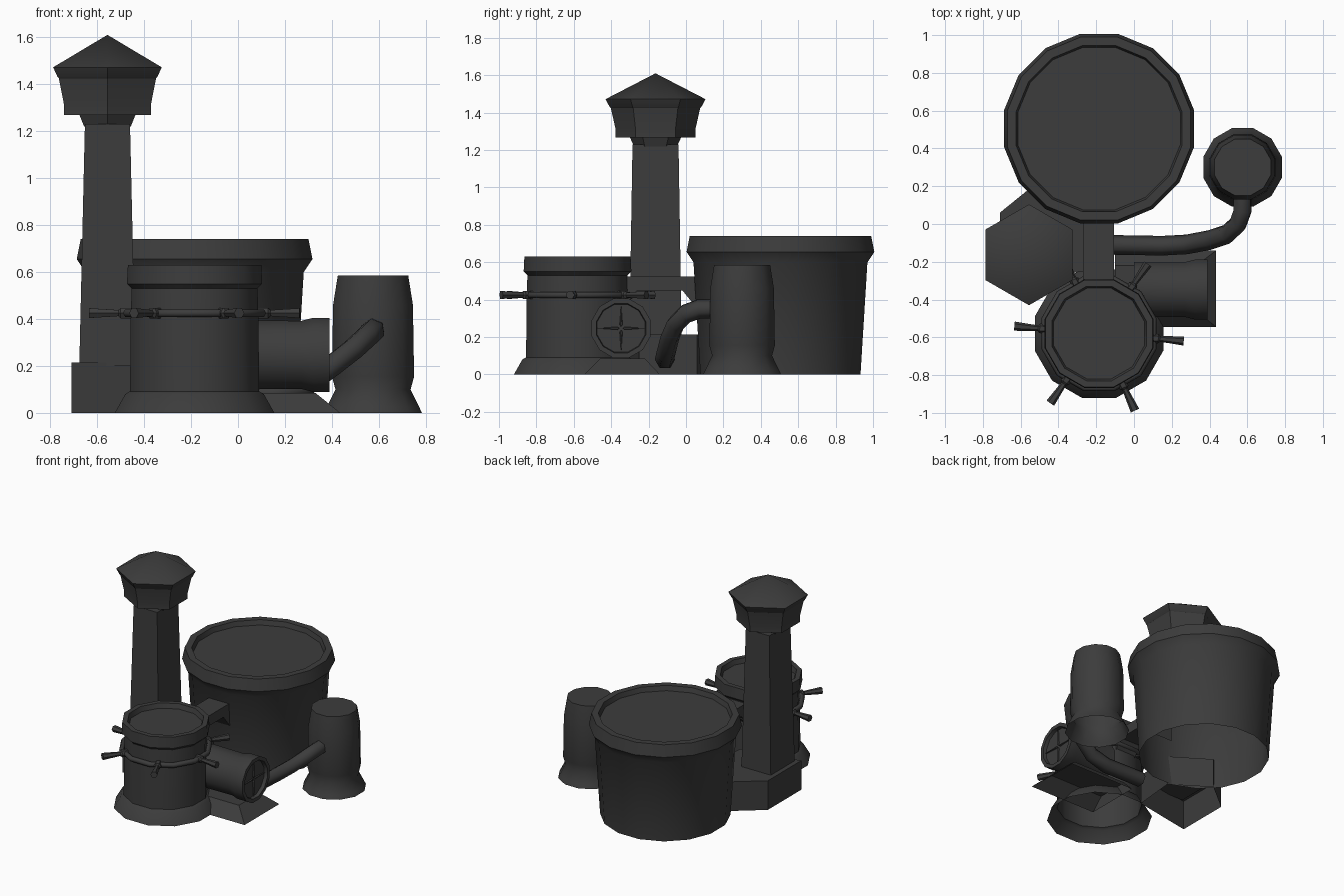
import bpy, bmesh, math
from mathutils import Matrix, Vector

if "Cube" in bpy.data.objects:
    bpy.data.objects.remove(bpy.data.objects["Cube"])

dark = bpy.data.materials.new("dark_iron")
dark.diffuse_color = (0.045, 0.045, 0.045, 1)
dark.use_nodes = True
dark.node_tree.nodes["Principled BSDF"].inputs["Base Color"].default_value = dark.diffuse_color


def finish(bm, name, smooth=None):
    bmesh.ops.recalc_face_normals(bm, faces=bm.faces)
    me = bpy.data.meshes.new(name)
    bm.to_mesh(me)
    bm.free()
    ob = bpy.data.objects.new(name, me)
    bpy.context.collection.objects.link(ob)
    me.materials.append(dark)
    if smooth:
        bpy.ops.object.select_all(action='DESELECT')
        ob.select_set(True)
        bpy.context.view_layer.objects.active = ob
        bpy.ops.object.shade_smooth_by_angle(angle=math.radians(smooth))
    return ob


def lathe(name, profile, n, matrix, smooth=None, bottom=False, top=True, true_r=False):
    """Turn (radius, height) points; radii are measured across flats unless true_r."""
    bm = bmesh.new()
    k = 1 if true_r else 1 / math.cos(math.pi / n)
    rings = []
    for r, z in profile:
        rings.append([bm.verts.new(matrix @ Vector((
            k * r * math.cos(2 * math.pi * (i + .5) / n),
            k * r * math.sin(2 * math.pi * (i + .5) / n), z))) for i in range(n)])
    for a, b in zip(rings, rings[1:]):
        for i in range(n):
            j = (i + 1) % n
            bm.faces.new((a[i], a[j], b[j], b[i]))
    if bottom:
        bm.faces.new(rings[0][::-1])
    if top:
        bm.faces.new(rings[-1])
    bmesh.ops.remove_doubles(bm, verts=bm.verts, dist=0.0005)
    return finish(bm, name, smooth)


def prism(name, base, top, closed=True):
    bm = bmesh.new()
    a = [bm.verts.new(p) for p in base]
    b = [bm.verts.new(p) for p in top]
    if closed:
        bm.faces.new(a[::-1])
    bm.faces.new(b)
    for i in range(len(a)):
        j = (i + 1) % len(a)
        bm.faces.new((a[i], a[j], b[j], b[i]))
    return finish(bm, name)


def rect(x0, x1, y0, y1, z):
    return [(x0, y0, z), (x1, y0, z), (x1, y1, z), (x0, y1, z)]


T = Matrix.Translation

# Large tub, open underneath
lathe("large_tub", [(.428, 0), (.465, .60), (.502, .655), (.485, .74), (.44, .74), (.43, .705)],
      16, T((-.185, .505, 0)), 38)

# Small front vessel with flared foot and collar
vc = Vector((-.185, -.58, 0))
lathe("front_vessel", [(.34, 0), (.295, .08), (.275, .092), (.272, .40), (.268, .53), (.288, .55),
                       (.284, .63), (.25, .63), (.24, .595)], 12, T(vc), 35)

# Hand ring around the vessel with six outward grips
ring = [(.287 + .018 * math.cos(a), .425 + .018 * math.sin(a))
        for a in [2 * math.pi * i / 6 for i in range(7)]]
lathe("hand_ring", ring, 12, T(vc), 65, top=False)
for i in range(6):
    m = T(vc + Vector((0, 0, .425))) @ Matrix.Rotation(math.radians(55 + 60 * i), 4, 'Z') \
        @ Matrix.Rotation(math.pi / 2, 4, 'Y')
    lathe("grip", [(.022, .265), (.022, .315), (.013, .325), (.021, .45)], 6, m, bottom=True)

# Chimney: footing, tapered rectangular shaft, hexagonal head and roof
foot = [(-.71, .06), (-.71, -.33), (-.27, -.25), (-.24, .06), (-.50, .23)]
prism("chimney_footing", [(x, y, 0) for x, y in foot], [(x, y, .215) for x, y in foot], closed=False)
cx, cy = -.556, -.163


def shaft_ring(hx, hy, z):
    return rect(cx - hx, cx + hx, cy - hy, cy + hy, z)


prism("chimney_shaft", shaft_ring(.120, .140, .20), shaft_ring(.096, .123, 1.23))
cc = T((cx, cy, 0))
lathe("chimney_neck", [(.115, 1.22), (.138, 1.27)], 6, cc, bottom=True, true_r=True)
lathe("chimney_head", [(.13, 1.268), (.213, 1.268), (.213, 1.31), (.239, 1.425), (.245, 1.43),
                       (.267, 1.472), (.0001, 1.61)], 6, cc, 35, true_r=True, top=False)

# Arched trough joining the vessel to the large tub
arch = [(-.33, .525), (.07, .525), (.07, .34), (-.02, .45), (-.26, .45), (-.33, .36)]
prism("connecting_trough", [(-.27, y, z) for y, z in arch], [(-.105, y, z) for y, z in arch])

# Sideways barrel with recessed crossed end plate, on a sloped plinth
barrel = T((0, -.347, .247)) @ Matrix.Rotation(math.pi / 2, 4, 'Y')
lathe("side_barrel", [(.147, 0), (.145, .27), (.158, .32), (.158, .39), (.132, .39), (.128, .365)],
      12, barrel, 35)
for a in range(4):
    m = T((.367, -.347, .247)) @ Matrix.Rotation(a * math.pi / 2, 4, 'X')
    prism("end_plate_rib", [m @ Vector(p) for p in [(0, 0, .008), (0, -.008, .02), (0, 0, .128), (0, .008, .02)]],
          [m @ Vector(p) for p in [(.008, 0, .008), (.008, -.004, .02), (.008, 0, .128), (.008, .004, .02)]])
prism("barrel_plinth", rect(-.10, .435, -.545, -.14, 0), rect(-.10, .33, -.46, -.22, .085), closed=False)

# Tall right-hand canister
lathe("side_canister", [(.208, 0), (.197, .025), (.16, .10), (.175, .155), (.170, .46), (.150, .585)],
      12, T((.575, .30, 0)), 50)

# Bent pipe from behind the barrel up to the canister
cu = bpy.data.curves.new("bent_pipe", 'CURVE')
cu.dimensions = '3D'
cu.bevel_depth = .052
cu.bevel_resolution = 1
cu.use_fill_caps = True
path = [(-.15, -.11, .08), (.15, -.115, .08), (.28, -.108, .11), (.40, -.085, .20), (.49, -.055, .27),
        (.55, 0, .325), (.575, .07, .35), (.575, .16, .352)]
sp = cu.splines.new('POLY')
sp.points.add(len(path) - 1)
for p, co in zip(sp.points, path):
    p.co = (*co, 1)
sp.use_smooth = True
cu.materials.append(dark)
bpy.context.collection.objects.link(bpy.data.objects.new("bent_pipe", cu))
